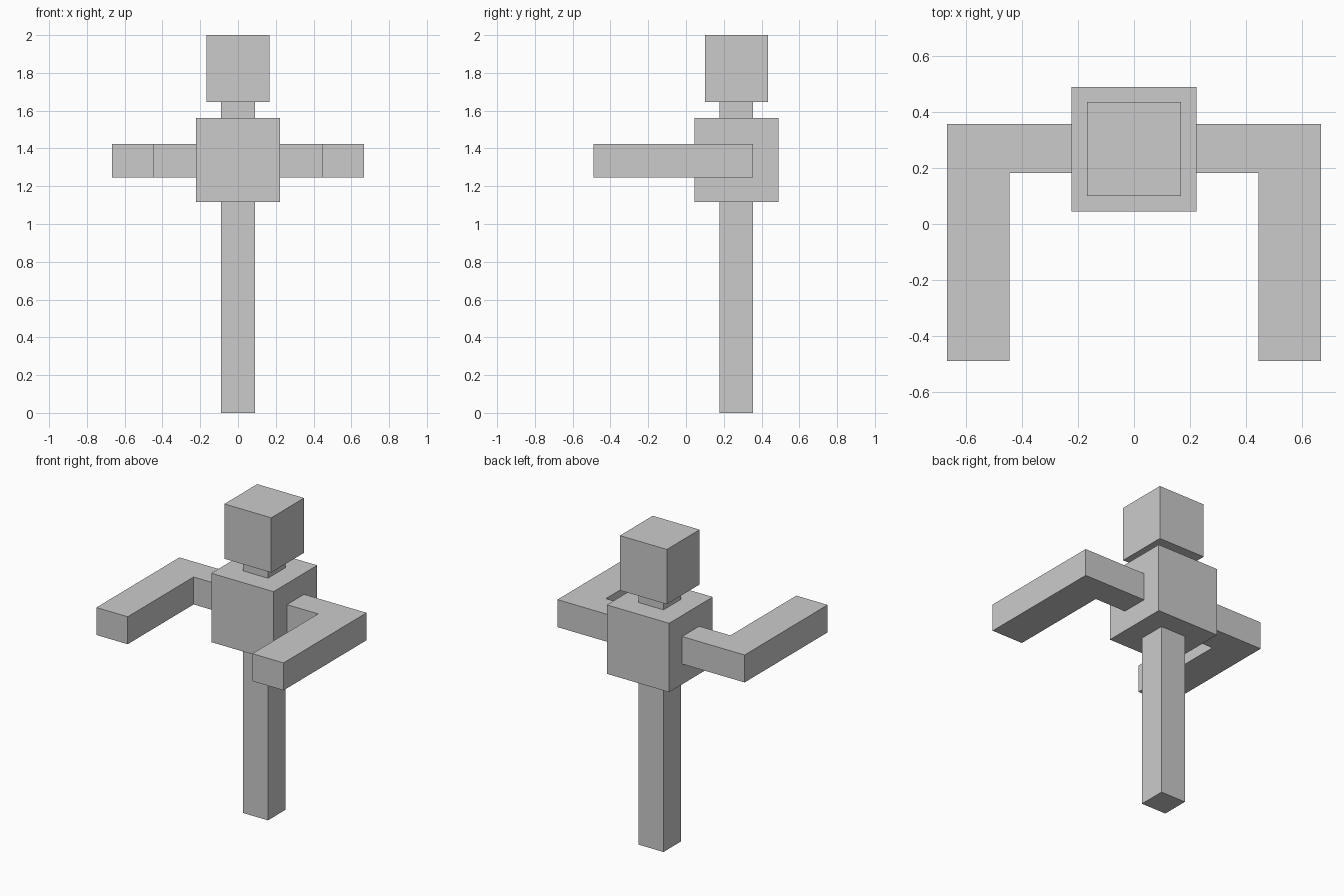
import bpy, bmesh
from mathutils import Vector

if "Cube" in bpy.data.objects:
    bpy.data.objects.remove(bpy.data.objects["Cube"])

CY = 0.267  # body axis in y


def prism(name, outline, z0, z1):
    """Extrude a flat xy outline from z0 up to z1."""
    bm = bmesh.new()
    base = bm.faces.new([bm.verts.new((x, y, z0)) for x, y in outline])
    top = bmesh.ops.extrude_face_region(bm, geom=[base])["geom"]
    bmesh.ops.translate(bm, vec=Vector((0, 0, z1 - z0)),
                        verts=[g for g in top if isinstance(g, bmesh.types.BMVert)])
    bmesh.ops.recalc_face_normals(bm, faces=bm.faces)
    mesh = bpy.data.meshes.new(name)
    bm.to_mesh(mesh)
    bm.free()
    obj = bpy.data.objects.new(name, mesh)
    bpy.context.collection.objects.link(obj)
    return obj


def block(name, half, z0, z1):
    """Square block centred on the body axis."""
    return prism(name, [(-half, CY - half), (half, CY - half),
                        (half, CY + half), (-half, CY + half)], z0, z1)


# Central column: post, torso, neck, head
block("post", 0.089, 0, 1.116)
block("torso", 0.222, 1.116, 1.56)
block("neck", 0.089, 1.56, 1.647)
block("head", 0.167, 1.647, 2.0)

# Bent arms reaching forward, one per side
for side, s in (("right", 1), ("left", -1)):
    elbow = [(0.222, 0.356), (0.667, 0.356), (0.667, -0.489),
             (0.444, -0.489), (0.444, 0.182), (0.222, 0.182)]
    prism(side + "_arm", [(s * x, y) for x, y in elbow], 1.247, 1.424)
